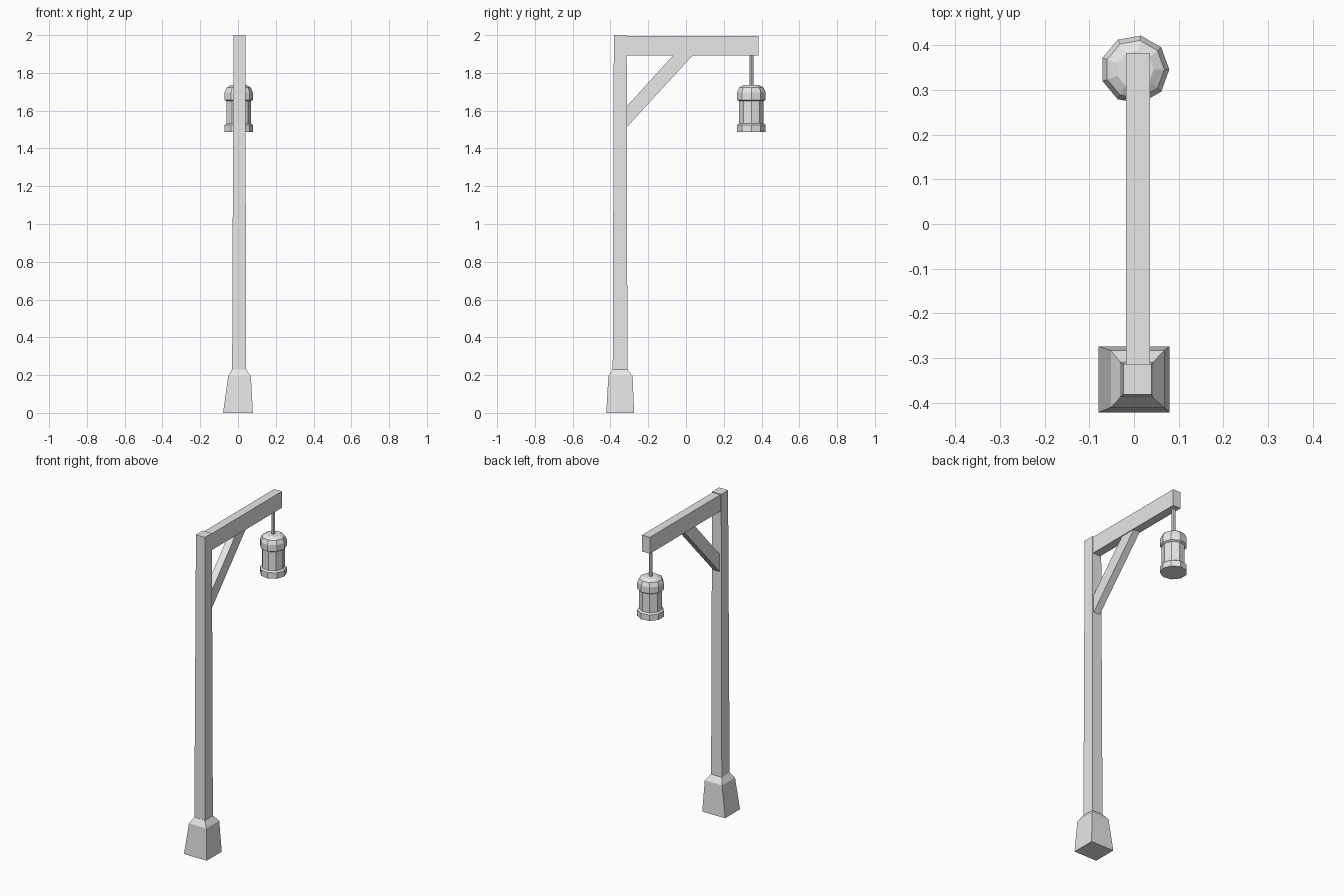
import bpy
import bmesh
import math

cube = bpy.data.objects.get("Cube")
if cube:
    bpy.data.objects.remove(cube, do_unlink=True)

grey = bpy.data.materials.new("plain grey")
grey.use_nodes = True
colour = (0.8, 0.8, 0.8, 1)
grey.diffuse_color = colour
grey.node_tree.nodes["Principled BSDF"].inputs["Base Color"].default_value = colour


def loft(name, rings):
    """Skin a stack of equal-length point rings and close both ends."""
    bm = bmesh.new()
    loops = [[bm.verts.new(p) for p in ring] for ring in rings]
    n = len(loops[0])
    for low, high in zip(loops, loops[1:]):
        for i in range(n):
            j = (i + 1) % n
            bm.faces.new((low[i], low[j], high[j], high[i]))
    bm.faces.new(loops[0][::-1])
    bm.faces.new(loops[-1])
    bmesh.ops.recalc_face_normals(bm, faces=bm.faces)
    mesh = bpy.data.meshes.new(name)
    bm.to_mesh(mesh)
    bm.free()
    mesh.materials.append(grey)
    obj = bpy.data.objects.new(name, mesh)
    bpy.context.collection.objects.link(obj)
    return obj


def rect(x0, x1, y0, y1, z):
    return [(x0, y0, z), (x1, y0, z), (x1, y1, z), (x0, y1, z)]


def circle(cx, cy, r, z, sides):
    steps = [math.tau * i / sides for i in range(sides)]
    return [(cx + r * math.cos(a), cy + r * math.sin(a), z) for a in steps]


# Splayed foot with a sloped shoulder
loft("foot", [
    rect(-0.079, 0.079, -0.422, -0.274, 0),
    rect(-0.052, 0.068, -0.411, -0.283, 0.195),
    rect(-0.031, 0.043, -0.389, -0.309, 0.23),
])

# Slightly tapered post
loft("post", [
    rect(-0.031, 0.043, -0.388, -0.31, 0.22),
    rect(-0.024, 0.039, -0.382, -0.314, 2.0),
])

# Horizontal arm
loft("arm", [
    rect(-0.018, 0.036, -0.33, 0.383, 1.892),
    rect(-0.018, 0.036, -0.33, 0.383, 1.995),
])

# Diagonal brace from post to arm
brace_side = [(-0.325, 1.50), (0.044, 1.902), (-0.06, 1.902), (-0.325, 1.61)]
loft("brace", [[(x, y, z) for y, z in brace_side] for x in (-0.013, 0.031)])

# Hanger rod
lamp_x, lamp_y = 0.002, 0.346
loft("hanger_rod", [circle(lamp_x, lamp_y, 0.011, z, 8) for z in (1.72, 1.9)])

# Nine-sided lantern: bottom band, body and domed cap
wide, narrow = 0.077, 0.066
lantern_parts = {
    "lantern_bottom_band": [(wide, 1.487), (wide, 1.524), (narrow, 1.532)],
    "lantern_body": [(narrow, 1.51), (narrow, 1.67)],
    "lantern_cap": [(narrow, 1.65), (wide, 1.657), (wide, 1.697),
                    (0.066, 1.722), (0.042, 1.736)],
}
for name, profile in lantern_parts.items():
    loft(name, [circle(lamp_x, lamp_y, r, z, 9) for r, z in profile])
